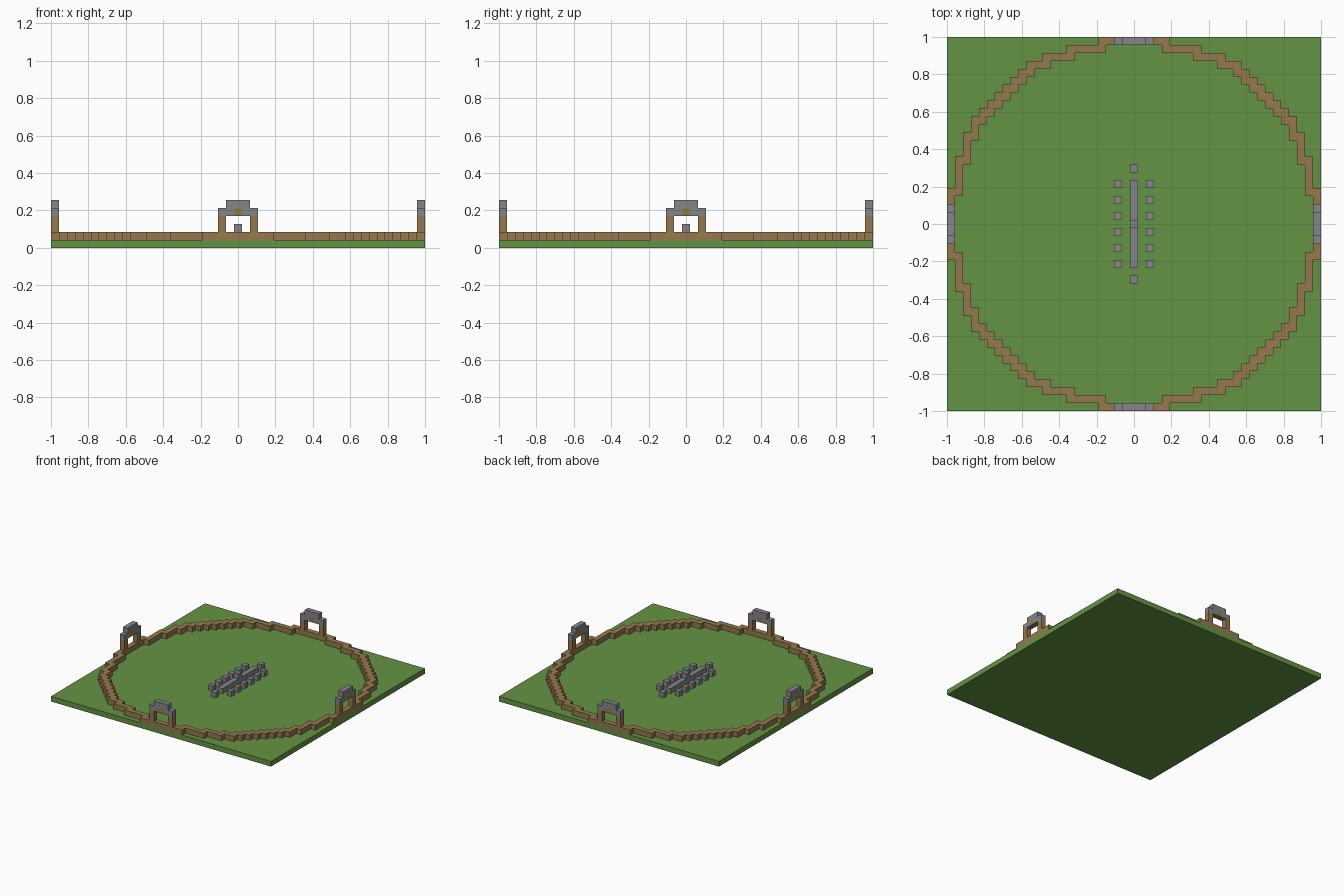
import bpy
import bmesh
from mathutils import Vector

default = bpy.data.objects.get("Cube")
if default:
    bpy.data.objects.remove(default, do_unlink=True)

HALF = 23                      # blocks from the centre to the edge block
U = 2 / (2 * HALF + 1)         # block size


def material(name, rgb):
    linear = [c / 12.92 if c <= 0.04045 else ((c + 0.055) / 1.055) ** 2.4
              for c in (v / 255 for v in rgb)]
    m = bpy.data.materials.new(name)
    m.use_nodes = True
    m.diffuse_color = (*linear, 1)
    m.node_tree.nodes["Principled BSDF"].inputs["Base Color"].default_value = (*linear, 1)
    return m


GREEN = material("grass green", (100, 148, 67))
BROWN = material("wood brown", (150, 121, 79))
GREY = material("stone grey", (134, 134, 138))


def blocks(name, cells, mat):
    """Join unit blocks at (x, y, level) into one outer shell with flat faces."""
    cells = set(cells)
    bm = bmesh.new()
    for cell in cells:
        for axis in range(3):
            for sign in (-1, 1):
                step = Vector((0, 0, 0))
                step[axis] = sign
                if tuple(int(a + b) for a, b in zip(cell, step)) in cells:
                    continue
                side = Vector((0, 0, 0))
                side[(axis + 1) % 3] = 1
                up = step.cross(side)
                mid = Vector(cell) + Vector((0, 0, 0.5)) + step / 2
                bm.faces.new([bm.verts.new((mid + (side * a + up * b) / 2) * U)
                              for a, b in ((-1, -1), (1, -1), (1, 1), (-1, 1))])
    bmesh.ops.remove_doubles(bm, verts=bm.verts, dist=U / 100)
    bmesh.ops.dissolve_limit(bm, angle_limit=0.01, verts=bm.verts, edges=bm.edges)
    mesh = bpy.data.meshes.new(name)
    bm.to_mesh(mesh)
    bm.free()
    mesh.materials.append(mat)
    obj = bpy.data.objects.new(name, mesh)
    bpy.context.collection.objects.link(obj)
    return obj


# Grass slab
bpy.ops.mesh.primitive_cube_add(size=1, location=(0, 0, U / 2))
ground = bpy.context.object
ground.name = "ground"
ground.scale = (2, 2, U)
ground.data.materials.append(GREEN)

# Stepped ring wall: one octant, mirrored eight ways
wall = set()
start = 0
for row, end in enumerate((4, 8, 11, 13, 14, 15, 16, 17)):
    y = HALF - row
    for x in range(start, end + 1):
        for a, b in ((x, y), (y, x)):
            wall |= {(sx * a, sy * b, 1) for sx in (-1, 1) for sy in (-1, 1)}
    start = end
blocks("ring_wall", wall, BROWN)


# Four gates standing on the wall
def place(cells, direction):
    dx, dy = direction
    return [(dx * HALF + dy * s, dy * HALF + dx * s, z) for s, z in cells]


posts = [(s, z) for s in (-2, 2) for z in (2, 3)]
lintel = [(s, 4) for s in (-2, -1, 1, 2)] + [(s, 5) for s in (-1, 0, 1)]
for side, direction in {"front": (0, -1), "back": (0, 1),
                        "left": (1, 0), "right": (-1, 0)}.items():
    blocks(side + "_gate_posts", place(posts, direction), BROWN)
    blocks(side + "_gate_lintel", place(lintel, direction), GREY)
    blocks(side + "_gate_keystone", place([(0, 4)], direction), BROWN)

# Stone table with a raised centre block, and its seats
blocks("table", [(0, y, 1) for y in range(-5, 6)] + [(0, 0, 2)], GREY)
blocks("end_seats", [(0, y, 1) for y in (-7, 7)], GREY)
blocks("side_seats", [(x, y, 1) for x in (-2, 2) for y in range(-5, 6, 2)], GREY)
